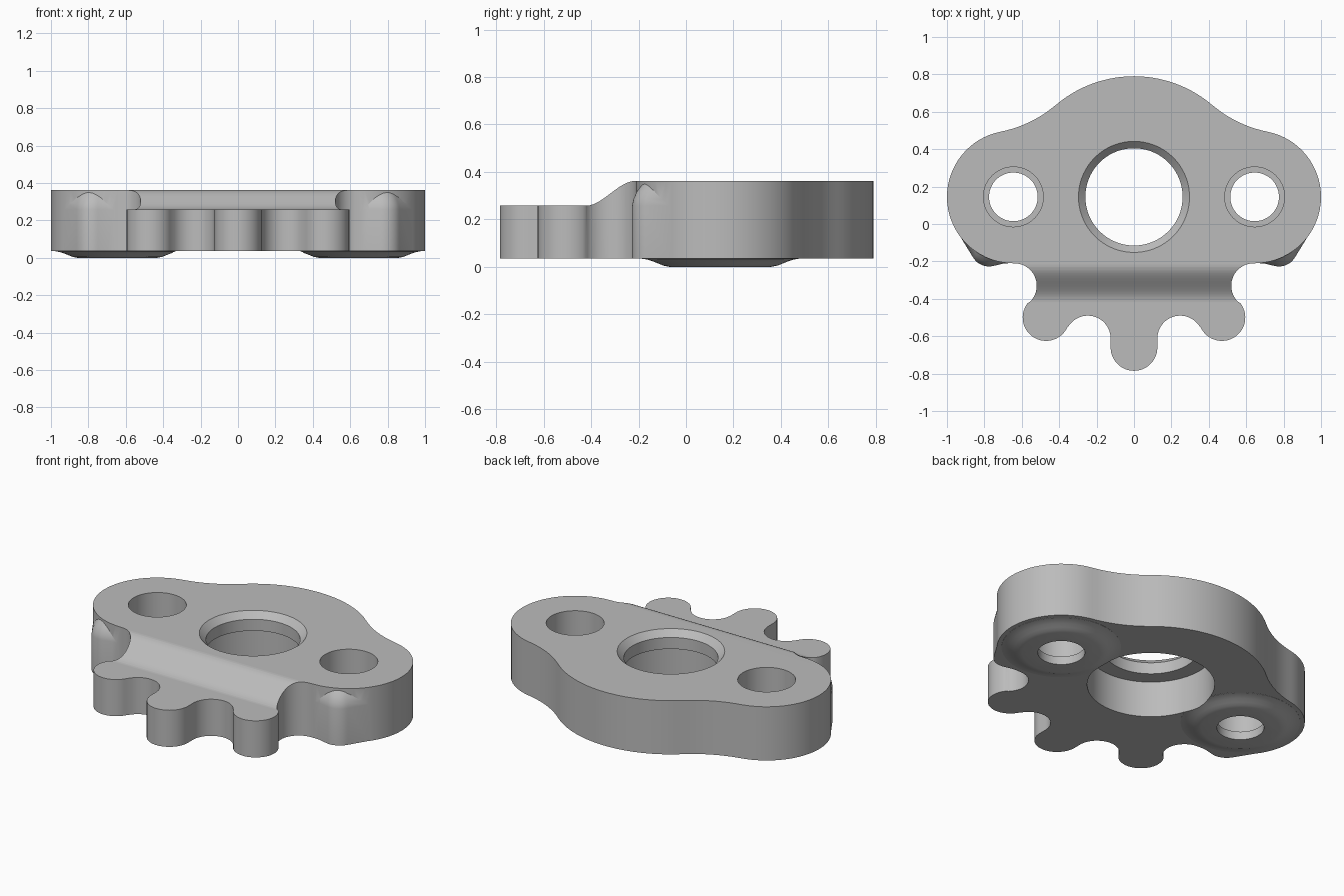
import bpy, bmesh, math

if "Cube" in bpy.data.objects:
    bpy.data.objects.remove(bpy.data.objects["Cube"])

gray = bpy.data.materials.new("plain_gray")
gray.use_nodes = True
gray.diffuse_color = (0.5, 0.5, 0.5, 1)
gray.node_tree.nodes["Principled BSDF"].inputs["Base Color"].default_value = (0.5, 0.5, 0.5, 1)

BOTTOM, TOP, LOW_TOP = 0.035, 0.362, 0.258
HOLE_X, HOLE_Y = 0.645, 0.145


def loft(name, rings):
    """Closed solid through a stack of equal-length rings."""
    bm = bmesh.new()
    loops = [[bm.verts.new(p) for p in ring] for ring in rings]
    n = len(loops[0])
    for a, b in zip(loops, loops[1:]):
        for i in range(n):
            j = (i + 1) % n
            bm.faces.new((a[i], a[j], b[j], b[i]))
    bm.faces.new(loops[0])
    bm.faces.new(loops[-1])
    bmesh.ops.recalc_face_normals(bm, faces=bm.faces)
    mesh = bpy.data.meshes.new(name)
    bm.to_mesh(mesh)
    bm.free()
    mesh.materials.append(gray)
    ob = bpy.data.objects.new(name, mesh)
    bpy.context.collection.objects.link(ob)
    return ob


def arc(cx, cy, r, start, end, step=5):
    n = max(3, round(abs(end - start) / step))
    angles = [math.radians(start + (end - start) * i / n) for i in range(n + 1)]
    return [(cx + r * math.cos(a), cy + r * math.sin(a)) for a in angles]


def lathe(name, x, y, profile):
    """Turned solid from (radius, height) pairs."""
    return loft(name, [[(px, py, z) for px, py in arc(x, y, r, 0, 360)[:-1]]
                       for r, z in profile])


def combine(target, tool, operation):
    mod = target.modifiers.new("combine", 'BOOLEAN')
    mod.object, mod.operation, mod.solver = tool, operation, 'EXACT'
    bpy.context.view_layer.objects.active = target
    bpy.ops.object.modifier_apply(modifier=mod.name)
    bpy.data.objects.remove(tool)


# Plate outline: tangent arcs down the left half, then mirrored
half = []
for piece in (
    arc(0, HOLE_Y, 0.645, 90, 49.6, 3),            # rear crown
    arc(0.84, 1.131, 0.65, 229.6, 258.8, 3),       # rear waist
    arc(HOLE_X, HOLE_Y, 0.355, 78.8, -90),         # ear
    arc(0.64, -0.33, 0.12, 90, 225, 7),            # neck
    arc(0.47, -0.5, 0.125, 45, -153.3, 7),         # side lobe
    arc(0.247, -0.612, 0.122, 26.7, 180, 7),       # notch
    arc(0, -0.66, 0.125, 0, -90, 7),               # middle lobe
):
    half += [p for p in piece if not half or math.dist(p, half[-1]) > 0.006]
outline = half + [(-x, y) for x, y in reversed(half[1:-1])]
plate = loft("flange_plate", [[(x, y, z) for x, y in outline] for z in (BOTTOM, TOP)])

# Step down to the lobes with an S-shaped ramp
ramp = [(-0.215 - 0.205 * t, TOP - (TOP - LOW_TOP) * (t * t * (3 - 2 * t)))
        for t in [i / 14 for i in range(15)]]
ramp = [(-0.215, 0.6)] + ramp + [(-1, LOW_TOP), (-1, 0.6)]
combine(plate, loft("ramp_cutter", [[(x, y, z) for y, z in ramp] for x in (-1.2, 1.2)]),
        'DIFFERENCE')

for side in (-1, 1):
    # Front lug with a tapered top
    lug = [(0.952, -0.03)] + arc(0.775, -0.127, 0.1, -28, -105, 8) \
        + [(0.7, -0.212), (0.64, -0.207), (0.6, 0.05), (0.85, 0.1)]
    rings = []
    for z, s in ((BOTTOM, 1), (LOW_TOP, 1), (0.285, 0.97), (0.32, 0.88), (0.35, 0.74)):
        rings.append([(side * (0.74 + (x - 0.74) * s), -0.05 + (y + 0.05) * s, z)
                      for x, y in lug])
    combine(plate, loft("lug", rings), 'UNION')
    # Underside boss with a soft rim
    boss = [(0.33, 0.06), (0.33, 0.034), (0.31, 0.031), (0.285, 0.023),
            (0.26, 0.013), (0.24, 0.005), (0.215, 0)]
    combine(plate, lathe("boss", side * HOLE_X, HOLE_Y, boss), 'UNION')

# Stepped bolt holes
for side in (-1, 1):
    combine(plate, lathe("bolt_cutter", side * HOLE_X, HOLE_Y,
                         [(0.13, -0.1), (0.13, 0.05), (0.16, 0.05), (0.16, 0.5)]),
            'DIFFERENCE')

# Central bore: wide below, lip and chamfer above
combine(plate, lathe("bore_cutter", 0, HOLE_Y,
                     [(0.352, -0.1), (0.352, 0.255), (0.26, 0.255), (0.26, 0.325),
                      (0.297, TOP), (0.297, 0.5)]), 'DIFFERENCE')

# Smooth walls, sharp rims
bpy.ops.object.select_all(action='DESELECT')
plate.select_set(True)
bpy.context.view_layer.objects.active = plate
bpy.ops.object.shade_smooth_by_angle(angle=math.radians(28))
